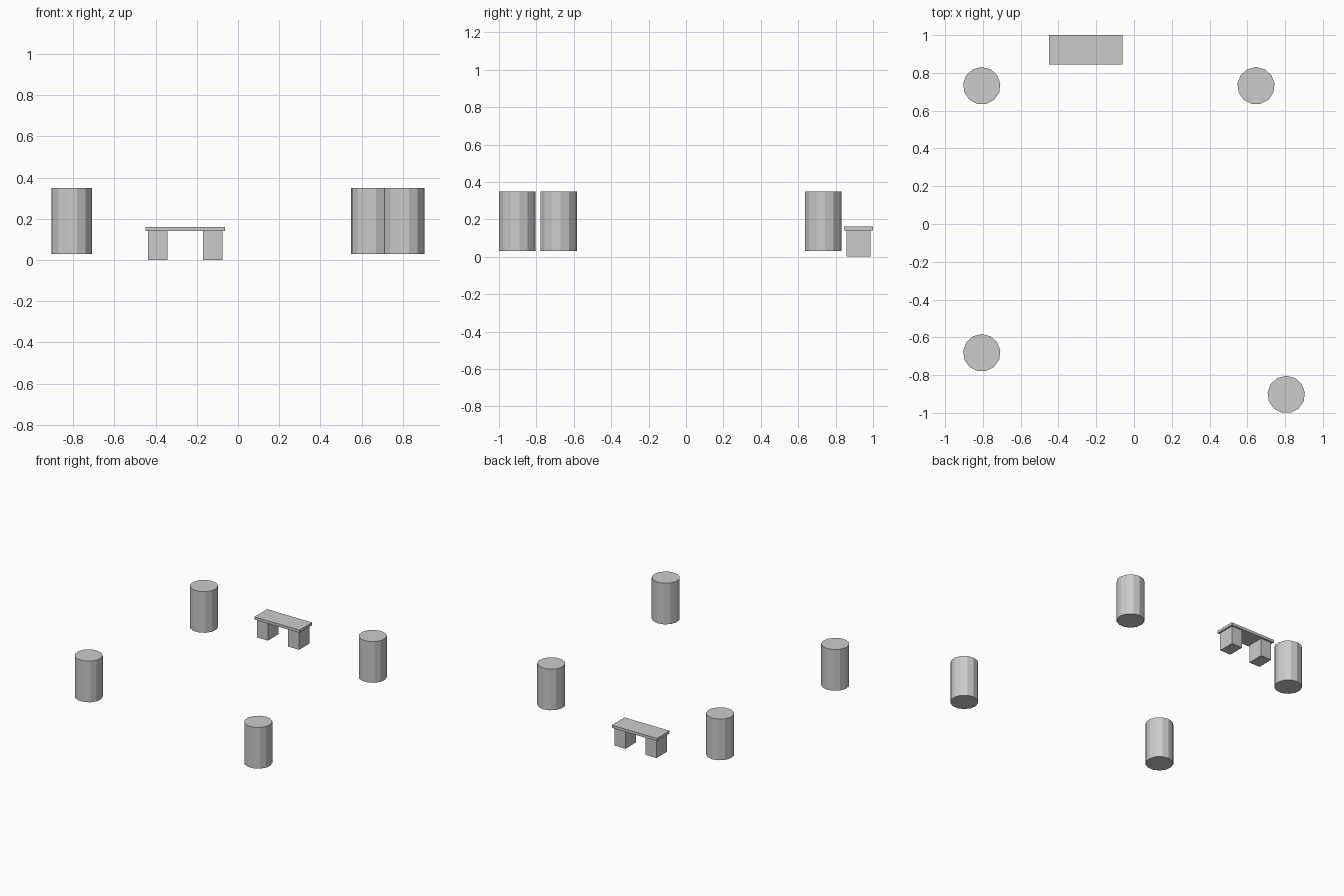
import bpy

if "Cube" in bpy.data.objects:
    bpy.data.objects.remove(bpy.data.objects["Cube"])

grey = bpy.data.materials.new("plain grey")
grey.diffuse_color = (0.6, 0.6, 0.6, 1)
grey.use_nodes = True
grey.node_tree.nodes["Principled BSDF"].inputs["Base Color"].default_value = grey.diffuse_color


def box(name, x0, x1, y0, y1, z0, z1):
    """Axis-aligned block given by its limits."""
    bpy.ops.mesh.primitive_cube_add(
        size=1, location=((x0 + x1) / 2, (y0 + y1) / 2, (z0 + z1) / 2))
    ob = bpy.context.object
    ob.name = name
    ob.scale = (x1 - x0, y1 - y0, z1 - z0)
    bpy.ops.object.transform_apply(location=False, rotation=False, scale=True)
    ob.data.materials.append(grey)


def drum(name, x, y):
    """Faceted upright cylinder, slightly above the ground."""
    bpy.ops.mesh.primitive_cylinder_add(
        vertices=13, radius=0.099, depth=0.32, location=(x, y, 0.19))
    ob = bpy.context.object
    ob.name = name
    ob.data.materials.append(grey)


# Four separate drums
drum("drum_front_right", 0.806, -0.903)
drum("drum_front_left", -0.806, -0.682)
drum("drum_back_left", -0.806, 0.732)
drum("drum_back_right", 0.646, 0.732)

# Bench: thin seat slab on two block legs
BENCH_X = -0.256
box("bench_seat", BENCH_X - 0.194, BENCH_X + 0.194, 0.844, 1.0, 0.14, 0.161)
for side, name in ((-1, "bench_leg_left"), (1, "bench_leg_right")):
    cx = BENCH_X + side * 0.134
    box(name, cx - 0.047, cx + 0.047, 0.857, 0.986, 0.0, 0.14)
